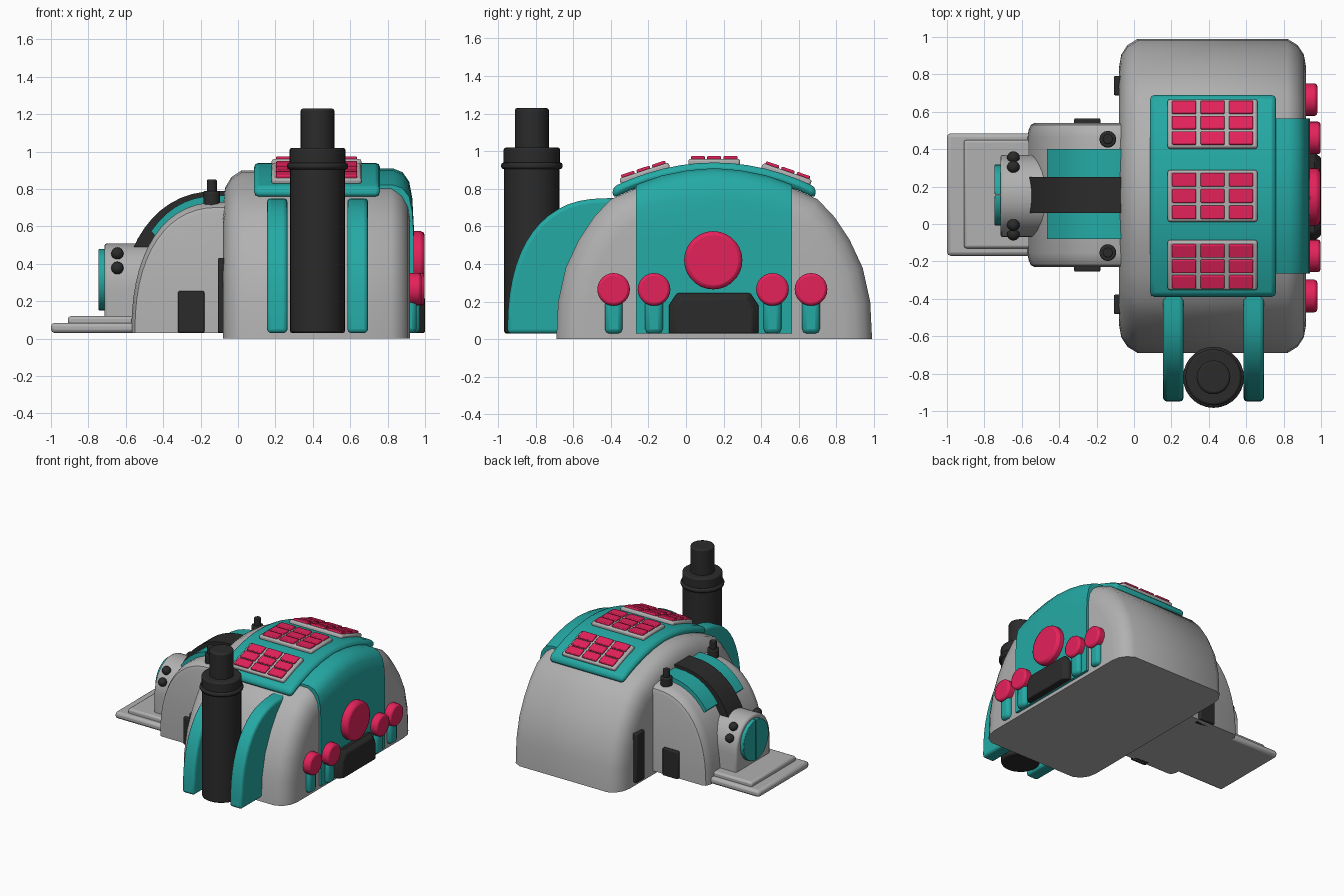
import bpy, bmesh, math
from mathutils import Matrix, Vector

if "Cube" in bpy.data.objects:
    bpy.data.objects.remove(bpy.data.objects["Cube"])

CY = 0.15  # symmetry line of the whole building in y


def material(name, rgb):
    m = bpy.data.materials.new(name)
    m.diffuse_color = (*rgb, 1)
    m.use_nodes = True
    m.node_tree.nodes["Principled BSDF"].inputs["Base Color"].default_value = m.diffuse_color
    return m


GREY = material("grey shell", (0.44, 0.44, 0.44))
TEAL = material("teal trim", (0.018, 0.40, 0.375))
RED = material("crimson lamp", (0.78, 0.016, 0.105))
BLACK = material("charcoal", (0.024, 0.024, 0.024))


def finish(name, bm, mat, bevel=0, segs=2):
    bmesh.ops.recalc_face_normals(bm, faces=bm.faces)
    me = bpy.data.meshes.new(name)
    bm.to_mesh(me)
    bm.free()
    me.materials.append(mat)
    ob = bpy.data.objects.new(name, me)
    bpy.context.collection.objects.link(ob)
    if bevel:
        b = ob.modifiers.new("soft edges", 'BEVEL')
        b.width, b.segments, b.limit_method = bevel, segs, 'ANGLE'
        b.angle_limit = math.radians(40)
    bpy.ops.object.select_all(action='DESELECT')
    ob.select_set(True)
    bpy.context.view_layer.objects.active = ob
    bpy.ops.object.shade_smooth_by_angle(angle=math.radians(35))
    return ob


def loft(name, sections, mat, bevel=0, segs=2):
    """Skin a closed solid through equal-length rings of points."""
    bm = bmesh.new()
    rings = [[bm.verts.new(p) for p in s] for s in sections]
    for a, b in zip(rings, rings[1:]):
        for i in range(len(a)):
            j = (i + 1) % len(a)
            bm.faces.new((a[i], a[j], b[j], b[i]))
    bm.faces.new(rings[0])
    bm.faces.new(rings[-1])
    return finish(name, bm, mat, bevel, segs)


def box(name, lo, hi, mat, bevel=0, mtx=None):
    lo, hi = Vector(lo), Vector(hi)
    bm = bmesh.new()
    bmesh.ops.create_cube(bm, size=1)
    for v in bm.verts:
        v.co = (lo + hi) / 2 + v.co * (hi - lo)
    if mtx:
        bm.transform(mtx)
    return finish(name, bm, mat, bevel)


def cyl(name, base, r, length, mat, axis='Z', bevel=0, sides=24):
    bm = bmesh.new()
    bmesh.ops.create_cone(bm, cap_ends=True, segments=sides, radius1=r, radius2=r, depth=length,
                          matrix=Matrix.Translation((0, 0, length / 2)))
    if axis == 'X':
        bm.transform(Matrix.Rotation(math.pi / 2, 4, 'Y'))
    bm.transform(Matrix.Translation(base))
    return finish(name, bm, mat, bevel)


def arc(a, b, n, steps):
    """Quarter superellipse from (a, 0) to (0, b)."""
    ts = [math.pi / 2 * i / steps for i in range(steps + 1)]
    return [(a * max(math.cos(t), 0) ** (2 / n), b * math.sin(t) ** (2 / n)) for t in ts]


# main hall: arched cross-section lofted along x with rounded ends
HALF = [(0.84, 0), (0.83, 0.2), (0.79, 0.38), (0.72, 0.53), (0.64, 0.65), (0.55, 0.745),
        (0.42, 0.80), (0.28, 0.855), (0.14, 0.888)]
ARCH = HALF + [(0, 0.9)] + [(-d, z) for d, z in reversed(HALF)]
ENDS = [(0, 0.82), (0.012, 0.90), (0.045, 0.96), (0.1, 1)]
stations = [(-0.08 + o, s) for o, s in ENDS] + [(0.92 - o, s) for o, s in reversed(ENDS)]
loft("main_hall", [[(x, CY + d * s, z * s) for d, z in ARCH] for x, s in stations], GREY)

# teal band over the right end of the hall
BAND = [(0.6, 0.03), (0.6, 0.91), (0.83, 0.91), (0.88, 0.89), (0.915, 0.84), (0.932, 0.75), (0.94, 0.6), (0.94, 0.03)]
loft("end_band", [[(x, CY + d, 0.03 + (z - 0.03) * k) for x, z in BAND]
                  for d, k in [(-0.415, 0.9), (-0.28, 0.955), (-0.14, 0.987), (0, 1),
                               (0.14, 0.987), (0.28, 0.955), (0.415, 0.9)]], TEAL)


# curved roof plate
def roof(d):
    return 0.94 - 0.13 * (d / 0.54) ** 2


ds = [0.54 * i / 6 for i in range(-6, 7)]
loft("roof_plate", [[(0.085, CY + d, roof(d) - 0.06), (0.76, CY + d, roof(d) - 0.06),
                     (0.76, CY + d, roof(d)), (0.085, CY + d, roof(d))] for d in ds], TEAL, 0.025)

# three roof panels, each with a 3 x 3 set of tiles
for d in (-0.37, 0, 0.385):
    tilt = math.atan(-0.26 * d / 0.54 ** 2)
    m = Matrix.Translation((0.42, CY + d, roof(d) + 0.004)) @ Matrix.Rotation(tilt, 4, 'X')
    box("roof_panel", (-0.24, -0.138, -0.02), (0.24, 0.138, 0.016), GREY, 0.012, m)
    for i in (-1, 0, 1):
        for j in (-1, 0, 1):
            u, v = i * 0.152, j * 0.087
            box("roof_tile", (u - 0.064, v - 0.037, 0), (u + 0.064, v + 0.037, 0.031), RED, 0.006, m)

# side wing with a quarter-round profile
WING = [(-0.1 - x, z) for x, z in arc(0.47, 0.70, 2.3, 14)]


def wing_ring(y, s):
    pts = [(-0.1 + (x + 0.1) * s, y, 0.03 + z * s) for x, z in WING]
    return pts + [(0.1, y, pts[-1][2]), (0.1, y, 0.03)]


rim = [(0.385, 0.92), (0.375, 0.96), (0.35, 0.985), (0.31, 1)]
loft("side_wing", [wing_ring(CY + 0.005 - d, s) for d, s in rim]
     + [wing_ring(CY + 0.005 + d, s) for d, s in reversed(rim)], GREY)


def wing_cover(name, y0, y1, sx, sz, xmin, mat):
    outer = [(-0.1 + (x + 0.1) * sx, 0.03 + z * sz) for x, z in WING]
    outer = [p for p in outer if p[0] > xmin] + [(0.0, 0.03 + 0.70 * sz)]
    inner = [(-0.1 + (x + 0.1) * 0.86, 0.03 + (z - 0.03) * 0.9) for x, z in reversed(outer)]
    loft(name, [[(x, y, z) for x, z in outer + inner] for y in (y0, y1)], mat)


wing_cover("wing_patch", -0.08, 0.40, 1.05, 1.05, -0.49, TEAL)
wing_cover("wing_strap", 0.06, 0.25, 1.15, 1.085, -0.595, BLACK)

# entry porch, split round door and steps
top = arc(0.22, 0.25, 2.1, 10)
porch = [(0.22, 0.05)] + [(d, 0.26 + z) for d, z in top]
porch += [(-d, z) for d, z in reversed(porch[:-1])]
loft("entry_porch", [[(x, CY + d, z) for d, z in porch] for x in (-0.715, -0.45)], GREY, 0.015)
for s in (-1, 1):
    half = [(s * (0.003 + 0.16 * math.cos(t)), 0.315 + 0.165 * math.sin(t))
            for t in [math.pi * (i / 16 - 0.5) for i in range(17)]]
    loft("door_leaf", [[(x, CY + 0.005 + d, z) for d, z in half] for x in (-0.745, -0.70)], TEAL, 0.004)
box("lower_step", (-1, -0.17, 0.03), (-0.4, 0.485, 0.085), GREY, 0.02)
box("upper_step", (-0.91, -0.13, 0.07), (-0.4, 0.45, 0.12), GREY, 0.015)

# mirrored black fittings on wing and hall
for s in (-1, 1):
    for d, z in ((0.155, 0.455), (0.205, 0.378)):
        bm = bmesh.new()
        bmesh.ops.create_uvsphere(bm, u_segments=14, v_segments=8, radius=0.034,
                                  matrix=Matrix.Translation((-0.645, CY + s * d, z)))
        finish("porch_lamp", bm, BLACK)
    y = CY + s * 0.303
    cyl("wing_vent_base", (-0.14, y, 0.68), 0.045, 0.11, BLACK, bevel=0.008, sides=16)
    cyl("wing_vent_top", (-0.14, y, 0.78), 0.027, 0.07, BLACK, bevel=0.006, sides=16)
    y = CY + 0.005 + s * 0.365
    box("wing_door", (-0.32, y - 0.045, 0.03), (-0.18, y + 0.045, 0.255), BLACK, 0.008)
    y = CY + 0.005 + s * 0.585
    box("hall_door", (-0.108, y - 0.052, 0.03), (0, y + 0.052, 0.43), BLACK, 0.008)

# chimney and its two curved fins
for name, r, z0, z1 in (("chimney_shaft", 0.147, 0.03, 0.95), ("chimney_ring", 0.163, 0.905, 0.94),
                        ("chimney_collar", 0.15, 0.93, 1.02), ("chimney_cap", 0.09, 1.0, 1.23)):
    cyl(name, (0.425, -0.82, z0), r, z1 - z0, BLACK, bevel=0.012, sides=28)
FIN = [(-0.42 - y, 0.03 + z) for y, z in arc(0.53, 0.72, 2.4, 14)] + [(-0.3, 0.75), (-0.3, 0.03)]
for x in (0.21, 0.64):
    loft("chimney_fin", [[(x + o, y, z) for y, z in FIN] for o in (-0.055, 0.055)], TEAL, 0.022, 3)

# lamps on the right end
cyl("large_lamp", (0.88, CY - 0.005, 0.42), 0.155, 0.118, RED, 'X', 0.022, 28)
for y, x in ((-0.385, 0.98), (-0.17, 0.998), (0.46, 0.998), (0.665, 0.98)):
    cyl("small_lamp", (0.88, y, 0.265), 0.087, x - 0.88, RED, 'X', 0.015)
    box("lamp_post", (0.85, y - 0.047, 0.03), (x - 0.025, y + 0.047, 0.26), TEAL, 0.025)

# tapered black hatch below the large lamp
HATCH = [(-0.238, 0), (-0.238, 0.15), (-0.195, 0.215), (0.195, 0.215), (0.238, 0.15), (0.238, 0)]
loft("end_hatch", [[(x, CY - 0.003 + d * s, 0.03 + z * s) for d, z in HATCH]
                   for x, s in ((0.85, 1), (0.965, 1), (1.0, 0.87))], BLACK, 0.008)
